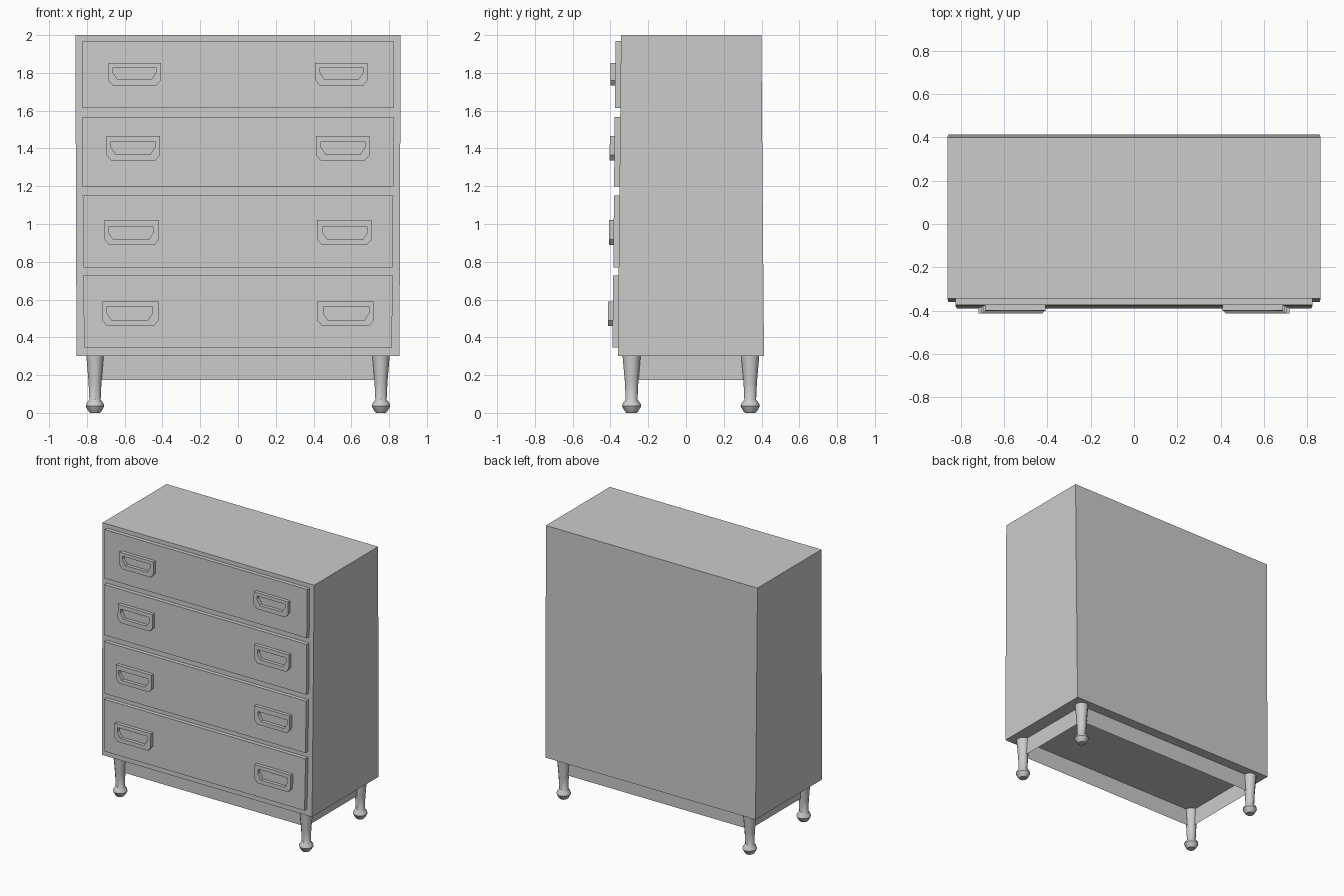
import bpy, math

if "Cube" in bpy.data.objects:
    bpy.data.objects.remove(bpy.data.objects["Cube"])


def front_y(z):
    """Cabinet front leans back slightly towards the top."""
    return -0.344 - (2.0 - z) * 0.0098


def make(name, verts, faces):
    me = bpy.data.meshes.new(name)
    me.from_pydata(verts, [], faces)
    me.update()
    ob = bpy.data.objects.new(name, me)
    bpy.context.scene.collection.objects.link(ob)
    return ob


BOX = [(3, 2, 1, 0), (4, 5, 6, 7), (0, 1, 5, 4), (1, 2, 6, 5), (2, 3, 7, 6), (3, 0, 4, 7)]


def rect(hx, y0, y1, z):
    return [(-hx, y0, z), (hx, y0, z), (hx, y1, z), (-hx, y1, z)]


# Tapered cabinet body
make("cabinet_body", rect(0.855, front_y(0.3), 0.413, 0.3) + rect(0.861, front_y(2), 0.399, 2.0), BOX)


def drawer(i, z0, z1, w0, w1):
    make(f"drawer_front_{i}",
         rect(w0, front_y(z0) - 0.029, front_y(z0) + 0.01, z0)
         + rect(w1, front_y(z1) - 0.029, front_y(z1) + 0.01, z1), BOX)


def outline(x0, x1, z0, z1, cx, cz):
    """Rectangle with cut lower corners."""
    return [(x0 + cx, z0), (x1 - cx, z0), (x1, z0 + cz), (x1, z1), (x0, z1), (x0, z0 + cz)]


def handle(name, outer, inner, side):
    # Raised rim around an opening that shows the drawer front
    loops = [outline(*outer, 0.024, 0.028), outline(*inner, 0.025, 0.038)]
    verts = []
    for loop in loops:
        for depth in (0.027, 0.054):
            verts += [(side * x, front_y(z) - depth, z) for x, z in loop]
    faces = []
    for k in range(6):
        n = (k + 1) % 6
        faces += [(k, n, 6 + n, 6 + k),
                  (6 + k, 6 + n, 18 + n, 18 + k),
                  (18 + k, 18 + n, 12 + n, 12 + k),
                  (12 + k, 12 + n, n, k)]
    if side > 0:
        faces = [f[::-1] for f in faces]
    make(name, verts, [f[::-1] for f in faces])


# Drawers: bottom, top, half widths, handle rim and opening
rows = [
    (1.614, 1.97, 0.823, 0.824, (0.408, 0.686, 1.733, 1.852), (0.434, 0.662, 1.765, 1.828)),
    (1.198, 1.567, 0.822, 0.823, (0.414, 0.696, 1.336, 1.466), (0.440, 0.672, 1.368, 1.437)),
    (0.770, 1.150, 0.818, 0.822, (0.418, 0.706, 0.890, 1.020), (0.448, 0.686, 0.918, 0.985)),
    (0.347, 0.728, 0.814, 0.820, (0.422, 0.717, 0.460, 0.590), (0.452, 0.693, 0.489, 0.563)),
]
for i, (z0, z1, w0, w1, outer, inner) in enumerate(rows, 1):
    drawer(i, z0, z1, w0, w1)
    handle(f"handle_right_{i}", outer, inner, 1)
    handle(f"handle_left_{i}", outer, inner, -1)

# Thin open skirt running between the leg centres
LX, LF, LB = 0.757, -0.288, 0.34
make("base_skirt", rect(LX, LF, LB, 0.175) + rect(LX, LF, LB, 0.3), BOX[2:])

# Turned legs with a bulb foot
profile = [(0.027, 0.004), (0.034, 0.008), (0.049, 0.036), (0.044, 0.052),
           (0.030, 0.070), (0.034, 0.16), (0.046, 0.302)]
N = 12


def leg(name, cx, cy):
    verts = [(cx + r * math.cos(2 * math.pi * k / N), cy + 1.04 * r * math.sin(2 * math.pi * k / N), z)
             for r, z in [(profile[0][0], 0.0)] + profile[1:] for k in range(N)]
    faces = [(j * N + k, j * N + (k + 1) % N, (j + 1) * N + (k + 1) % N, (j + 1) * N + k)
             for j in range(len(profile) - 1) for k in range(N)]
    faces += [tuple(range(N))[::-1], tuple(range((len(profile) - 1) * N, len(profile) * N))]
    ob = make(name, verts, faces)
    bpy.ops.object.select_all(action='DESELECT')
    ob.select_set(True)
    bpy.context.view_layer.objects.active = ob
    bpy.ops.object.shade_smooth_by_angle(angle=math.radians(40))


for side, sx in (("left", -1), ("right", 1)):
    leg(f"front_leg_{side}", sx * LX, LF)
    leg(f"back_leg_{side}", sx * LX, LB)
